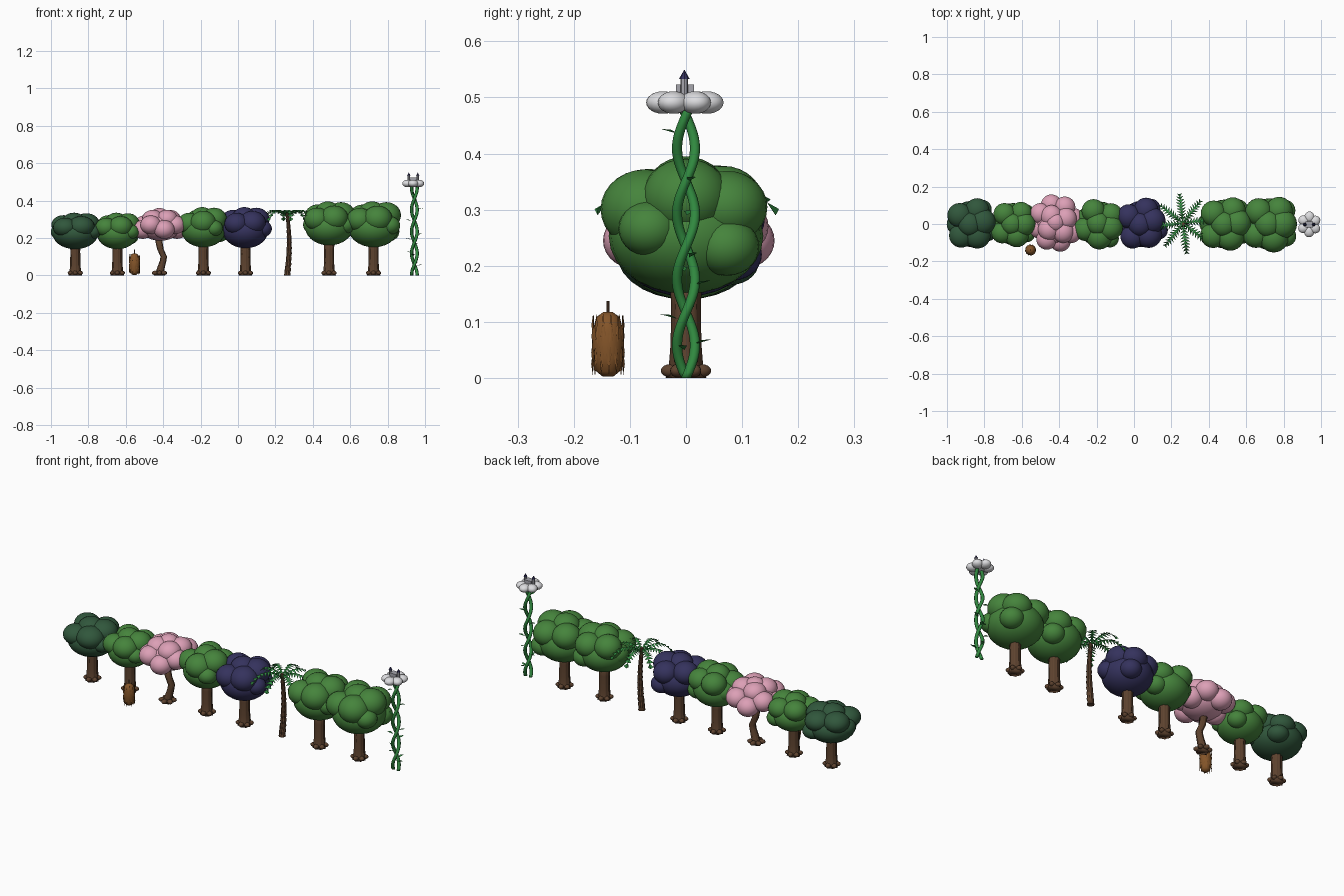
import bpy, bmesh, math, random
from math import sin, cos, pi, tau
from mathutils import Vector, Matrix

cube = bpy.data.objects.get("Cube")
if cube:
    bpy.data.objects.remove(cube, do_unlink=True)
random.seed(4)


def material(name, r, g, b):
    m = bpy.data.materials.new(name)
    m.diffuse_color = (r, g, b, 1)
    m.use_nodes = True
    node = next(n for n in m.node_tree.nodes if n.type == 'BSDF_PRINCIPLED')
    node.inputs["Base Color"].default_value = (r, g, b, 1)
    return m


leaf_green = material("leaf green", 0.06, 0.23, 0.045)
pine_green = material("dark leaf green", 0.03, 0.095, 0.045)
blossom = material("blossom pink", 0.72, 0.35, 0.47)
midnight = material("midnight blue", 0.035, 0.032, 0.11)
bark = material("bark brown", 0.11, 0.055, 0.028)
husk = material("husk brown", 0.23, 0.09, 0.022)
vine_green = material("vine green", 0.03, 0.25, 0.05)
cloud_white = material("cloud white", 0.72, 0.72, 0.74)
stone = material("stone grey", 0.38, 0.38, 0.42)


def finish(name, bm, mat, smooth=True):
    mesh = bpy.data.meshes.new(name)
    for f in bm.faces:
        f.smooth = smooth
    bm.to_mesh(mesh)
    bm.free()
    mesh.materials.append(mat)
    ob = bpy.data.objects.new(name, mesh)
    bpy.context.collection.objects.link(ob)
    return ob


def blob(bm, center, radii, turn=0, seg=24):
    m = Matrix.Translation(center) @ Matrix.Rotation(turn, 4, 'Z') @ Matrix.Diagonal((*radii, 1))
    bmesh.ops.create_uvsphere(bm, u_segments=seg, v_segments=seg // 2 + 2, radius=1, matrix=m)


def loft(bm, rings, sides=10, ridges=0, depth=0.0):
    """Skin horizontal rings given as (x, y, z, radius), with optional ridges."""
    loops = []
    for x, y, z, r in rings:
        loop = []
        for i in range(sides):
            a = tau * i / sides
            q = r * (1 + depth * cos(ridges * a))
            loop.append(bm.verts.new((x + q * cos(a), y + q * sin(a), z)))
        loops.append(loop)
    for lo, hi in zip(loops, loops[1:]):
        for i in range(sides):
            j = (i + 1) % sides
            bm.faces.new((lo[i], lo[j], hi[j], hi[i]))
    bm.faces.new(loops[0][::-1])
    bm.faces.new(loops[-1])


def leaf(bm, base, tip, width):
    """Flat diamond leaf."""
    base, tip = Vector(base), Vector(tip)
    side = (tip - base).cross(Vector((0, 0, 1))).normalized() * width
    mid = base.lerp(tip, 0.5) + Vector((0, 0, width * 0.4))
    bm.faces.new([bm.verts.new(p) for p in (base, mid + side, tip, mid - side)])


def trunk(name, path):
    bm = bmesh.new()
    loft(bm, path, 24, 8, 0.1)
    x, y = path[0][:2]
    for k in range(6):
        a = tau * k / 6 + 0.5
        blob(bm, (x + 0.027 * cos(a), y + 0.027 * sin(a), 0.013), (0.018, 0.013, 0.012), a, 12)
    finish(name, bm, bark)


# Crown puffs as (x, y, z, radius), in units of the crown half width
PUFFS = [(0.15, -0.5, 0.22, 0.55), (0.47, 0.0, 0.38, 0.54), (0.35, 0.5, 0.25, 0.5),
         (-0.4, 0.45, 0.32, 0.5), (-0.5, -0.38, 0.18, 0.5), (0.55, 0.5, -0.3, 0.4),
         (-0.05, 0.0, 0.45, 0.5), (0.6, -0.45, -0.05, 0.38), (-0.55, 0.1, -0.05, 0.45)]


def round_tree(name, x, low, high, half, mat, turn):
    trunk(name + "_trunk", [(x, 0, 0, 0.033), (x, 0, 0.02, 0.028), (x, 0, 0.06, 0.025),
                            (x, 0, 0.13, 0.024), (x, 0, low + 0.06, 0.028)])
    bm = bmesh.new()
    mid, up = (low + high) / 2, (high - low) / 1.9
    blob(bm, (x, 0, low + 0.8 * up), (half * 0.93, half * 0.95, up * 0.8))
    for px, py, pz, r in PUFFS:
        p = Matrix.Rotation(turn, 3, 'Z') @ Vector((px, py, 0)) * half
        blob(bm, (x + p.x, p.y, mid + pz * up), (r * half, r * half, r * up))
    finish(name + "_crown", bm, mat)


round_tree("dark_tree", -0.87, 0.14, 0.335, 0.13, pine_green, 0.2)
round_tree("small_tree", -0.645, 0.14, 0.335, 0.118, leaf_green, 0.0)
round_tree("medium_tree", -0.185, 0.15, 0.365, 0.127, leaf_green, -0.3)
round_tree("midnight_tree", 0.04, 0.145, 0.365, 0.13, midnight, 0.3)
round_tree("large_tree", 0.487, 0.16, 0.395, 0.138, leaf_green, 0.1)
round_tree("end_tree", 0.725, 0.15, 0.395, 0.145, leaf_green, 0.0)

# Blossom tree with a bent trunk
trunk("blossom_trunk", [(-0.42, 0, 0, 0.026), (-0.415, 0, 0.03, 0.019), (-0.4, 0, 0.08, 0.016),
                        (-0.397, 0, 0.1, 0.016), (-0.415, 0, 0.14, 0.016), (-0.43, 0, 0.22, 0.018)])
bm = bmesh.new()
blob(bm, (-0.415, 0, 0.26), (0.11, 0.11, 0.075))
for k in range(8):
    a = tau * k / 8 + 0.25
    blob(bm, (-0.418 + 0.095 * cos(a), 0.005 + 0.1 * sin(a), 0.27 if k % 2 else 0.245),
         (0.056, 0.056, 0.05), a)
for k in range(4):
    a = tau * k / 4 + 0.6
    blob(bm, (-0.41 + 0.055 * cos(a), 0.05 * sin(a), 0.3), (0.058, 0.06, 0.05))
blob(bm, (-0.42, 0.01, 0.32), (0.05, 0.05, 0.04))
finish("blossom_crown", bm, blossom)

# Palm trunk
bm = bmesh.new()
rings = []
for k in range(12):
    t = k / 11
    x = 0.264 + 0.01 * sin(pi * t)
    rings += [(x, 0, 0.32 * t, 0.018 - 0.008 * t), (x, 0, 0.32 * t + 0.015, 0.015 - 0.007 * t)]
loft(bm, rings, 10)
finish("palm_trunk", bm, bark, False)


# Palm fronds: arched ribs with paired leaflets
def frond_point(t, length):
    return length * t, 0.325 + 0.08 * t - 0.115 * t ** 3


bm = bmesh.new()
for k in range(8):
    a = tau * k / 8 + 0.12
    out, side = Vector((cos(a), sin(a), 0)), Vector((-sin(a), cos(a), 0))
    length = random.uniform(0.15, 0.165)
    centre = Vector((0.262, 0.005, 0))
    spots = []
    for i in range(11):
        d, z = frond_point(i / 10, length)
        spots.append(centre + out * d + Vector((0, 0, z)))
    for i in range(10):
        p, q = spots[i], spots[i + 1]
        w = side * 0.0045 * (1 - i / 12)
        bm.faces.new([bm.verts.new(v) for v in (p - w, q - w, q + w, p + w)])
        if i:
            reach = 0.027 * sin(pi * (0.15 + 0.075 * i))
            for s in (-1, 1):
                tip = p + side * s * reach + out * 0.02 - Vector((0, 0, 0.012))
                bm.faces.new([bm.verts.new(v) for v in (p, q, tip)])
finish("palm_fronds", bm, vine_green, False)

# Twisted beanstalk with leaves
SX = 0.943
for n, phase in enumerate((0, pi)):
    bm = bmesh.new()
    rings = []
    for k in range(49):
        z = 0.48 * k / 48
        a = pi * z / 0.117 + phase
        rings.append((SX + 0.015 * cos(a), 0.016 * sin(a), z, 0.009))
    loft(bm, rings, 8)
    finish(f"vine_{n + 1}", bm, vine_green)
bm = bmesh.new()
for z, a in ((0.435, -1.9), (0.35, 0.3), (0.29, 3.0), (0.215, 0.4), (0.165, 1.2),
             (0.19, 3.3), (0.105, -1.8), (0.12, 2.9), (0.06, 1.3), (0.05, -0.2)):
    d = Vector((cos(a), sin(a), 0))
    base = Vector((SX, 0, z)) + d * 0.014
    leaf(bm, base, base + d * 0.034 + Vector((0, 0, 0.009)), 0.008)
finish("vine_leaves", bm, vine_green, False)

# Cloud on top of the beanstalk
bm = bmesh.new()
for k in range(6):
    a = tau * k / 6 + 0.5
    blob(bm, (0.937 + 0.034 * cos(a), -0.002 + 0.039 * sin(a), 0.491), (0.03, 0.027, 0.02), a, 20)
blob(bm, (0.937, 0, 0.49), (0.035, 0.035, 0.018))
finish("cloud", bm, cloud_white)

# Castle: keep, two towers and pointed roofs
bm = bmesh.new()
bmesh.ops.create_cube(bm, size=1, matrix=Matrix.Translation((0.937, -0.002, 0.51))
                      @ Matrix.Diagonal((0.04, 0.032, 0.026, 1)))
for x in (0.913, 0.961):
    loft(bm, [(x, -0.003, 0.49, 0.007), (x, -0.003, 0.534, 0.007)], 8)
finish("castle", bm, stone, False)
bm = bmesh.new()
for x in (0.913, 0.961):
    loft(bm, [(x, -0.003, 0.533, 0.0095), (x, -0.003, 0.549, 0.0005)], 8)
finish("castle_roofs", bm, midnight, False)

# Shaggy husk with pointed scales and a stem
HX, HY = -0.553, -0.139
bm = bmesh.new()
loft(bm, [(HX, HY, z, r) for z, r in ((0.003, 0.01), (0.012, 0.021), (0.035, 0.027), (0.06, 0.0285),
                                      (0.085, 0.027), (0.108, 0.021), (0.118, 0.008))], 20)
for z0, z1, z2 in ((0.095, 0.07, 0.116), (0.075, 0.05, 0.1), (0.025, 0.05, 0.004), (0.045, 0.07, 0.02)):
    for k in range(12):
        a = tau * (k + (z0 * 100 % 2) / 4) / 12
        pts = [(a - 0.2, z1, 0.027), (a, z0, 0.03), (a, z2, 0.027), (a + 0.2, z1, 0.027)]
        v = [bm.verts.new((HX + r * cos(b), HY + r * sin(b), z)) for b, z, r in pts]
        bm.faces.new((v[0], v[1], v[2]))
        bm.faces.new((v[1], v[3], v[2]))
finish("husk", bm, husk)
bm = bmesh.new()
loft(bm, [(HX, HY, 0.11, 0.003), (HX, HY, 0.137, 0.003)], 8)
finish("husk_stem", bm, bark, False)
